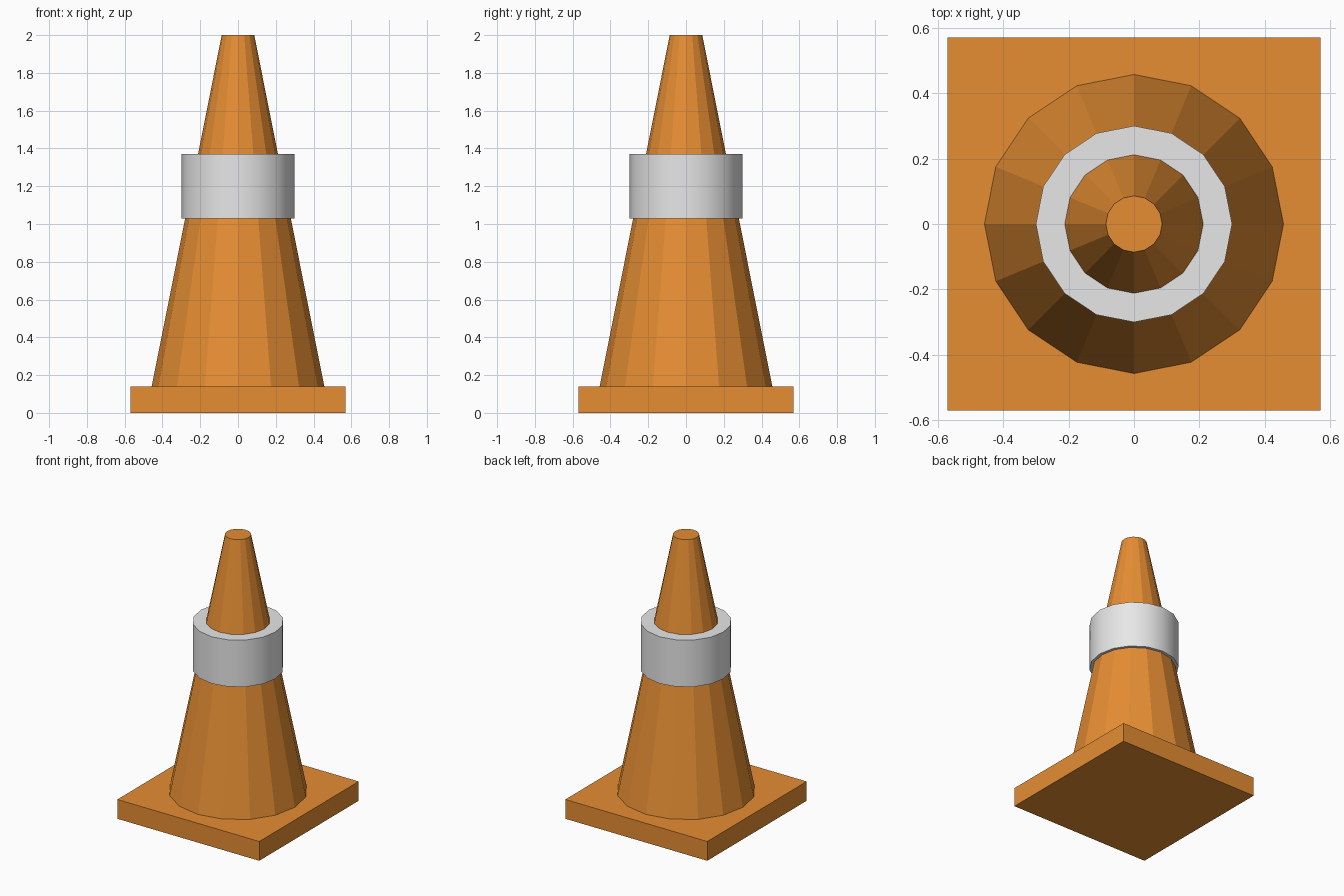
import bpy
import math

cube = bpy.data.objects.get("Cube")
if cube:
    bpy.data.objects.remove(cube, do_unlink=True)


def make_material(name, rgb):
    mat = bpy.data.materials.new(name)
    mat.use_nodes = True
    mat.diffuse_color = (*rgb, 1)
    mat.node_tree.nodes["Principled BSDF"].inputs["Base Color"].default_value = (*rgb, 1)
    return mat


def frustum(name, sides, r_bottom, r_top, z_bottom, z_top, mat, turn=0.0):
    bpy.ops.mesh.primitive_cone_add(
        vertices=sides, radius1=r_bottom, radius2=r_top, depth=z_top - z_bottom,
        location=(0, 0, (z_bottom + z_top) / 2), rotation=(0, 0, turn))
    obj = bpy.context.object
    obj.name = name
    obj.data.materials.append(mat)
    return obj


orange = make_material("safety orange", (0.79, 0.27, 0.033))
white = make_material("band white", (0.81, 0.81, 0.81))

SIDES = 16
BASE_TOP = 0.14
BASE_HALF = 0.57

# Square foot plate
frustum("base_plate", 4, BASE_HALF * math.sqrt(2), BASE_HALF * math.sqrt(2),
        0, BASE_TOP, orange, math.radians(45))

# Faceted cone body with a flat tip
frustum("cone_body", SIDES, 0.457, 0.086, BASE_TOP, 2.0, orange)

# Smooth-sided collar around the cone
frustum("reflective_band", SIDES, 0.3, 0.3, 1.03, 1.37, white)
bpy.ops.object.shade_smooth_by_angle(angle=math.radians(30))
